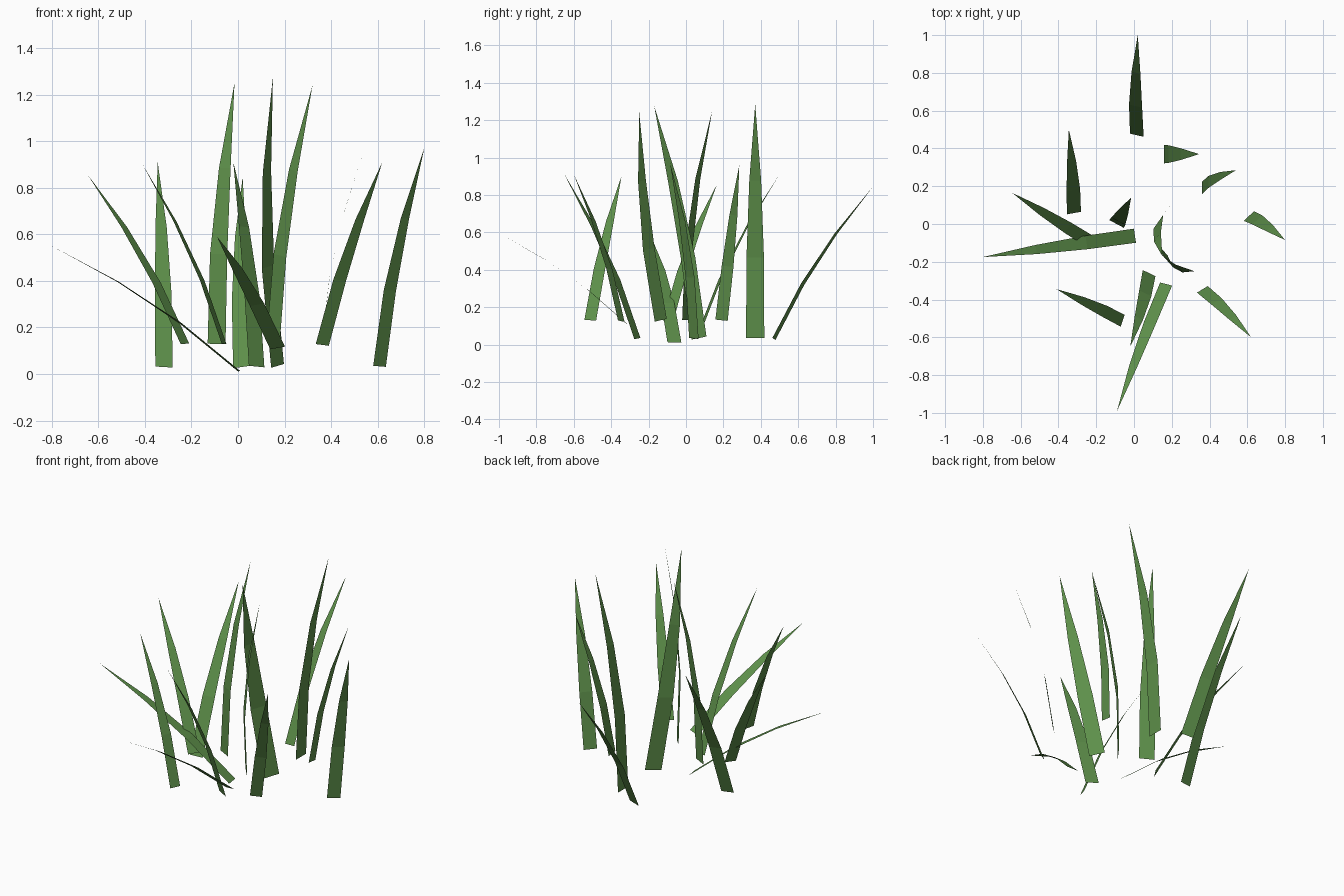
import bpy
import bmesh
from math import radians, sin, cos
from mathutils import Vector

default_cube = bpy.data.objects.get("Cube")
if default_cube:
    bpy.data.objects.remove(default_cube, do_unlink=True)

# Single leaf colour
leaf_green = bpy.data.materials.new("leaf_green")
leaf_green.use_nodes = True
colour = (0.11, 0.275, 0.068, 1.0)
leaf_green.diffuse_color = colour
shader = next(n for n in leaf_green.node_tree.nodes if n.type == "BSDF_PRINCIPLED")
shader.inputs["Base Color"].default_value = colour
shader.inputs["Roughness"].default_value = 0.9

# Shape shared by every blade, as fractions of its length:
# position along the blade, backward bulge, width
PROFILE = [(0, 0, 0.077), (0.34, 0.033, 0.074), (0.67, 0.031, 0.05)]


def make_blade(name, base, tip, heading):
    """Flat blade of grass that droops towards the heading (degrees)."""
    base, tip = Vector(base), Vector(tip)
    chord = tip - base
    length = chord.length
    along = chord.normalized()

    # Width runs across the heading, square to the blade
    angle = radians(heading)
    across = Vector((-sin(angle), cos(angle), 0))
    across = (across - along * across.dot(along)).normalized()
    bulge = along.cross(across).normalized()
    if bulge.dot(Vector((cos(angle), sin(angle), 0))) > 0:
        bulge.negate()

    bm = bmesh.new()
    rows = []
    for step, bend, width in PROFILE:
        centre = base + chord * step + bulge * bend * length
        half = across * width * length / 2
        rows.append([bm.verts.new(centre - half), bm.verts.new(centre + half)])
    for low, high in zip(rows, rows[1:]):
        bm.faces.new((low[0], low[1], high[1], high[0]))
    bm.faces.new((*rows[-1], bm.verts.new(tip)))

    mesh = bpy.data.meshes.new(name)
    bm.to_mesh(mesh)
    bm.free()
    mesh.materials.append(leaf_green)
    blade = bpy.data.objects.new(name, mesh)
    bpy.context.scene.collection.objects.link(blade)
    return blade


# Blades around the tuft: base centre, tip, heading
BLADES = {
    "back_blade": ((0.015, 0.47, 0.03), (0.02, 1, 0.845), 72),
    "back_right_blade": ((-0.318, 0.058, 0.03), (-0.345, 0.5, 0.91), 102),
    "tall_back_left_blade": ((0.16, 0.37, 0.035), (0.345, 0.37, 1.285), 0),
    "tall_centre_blade": ((0.17, 0.07, 0.035), (0.15, -0.17, 1.275), -34),
    "tall_front_left_blade": ((0.15, -0.135, 0.13), (0.32, -0.25, 1.24), 42),
    "tall_middle_blade": ((-0.092, 0, 0.13), (-0.015, 0.14, 1.25), 62),
    "back_left_blade": ((0.36, 0.19, 0.13), (0.54, 0.285, 0.96), 0),
    "left_blade": ((0.608, 0.042, 0.033), (0.8, -0.085, 0.97), -48),
    "front_left_blade": ((0.362, -0.346, 0.125), (0.62, -0.6, 0.91), -61),
    "front_right_blade": ((-0.06, -0.512, 0.13), (-0.41, -0.345, 0.9), 163),
    "right_blade": ((-0.228, -0.095, 0.13), (-0.645, 0.165, 0.855), 146),
    "low_right_blade": ((0.005, -0.062, 0.012), (-0.8, -0.175, 0.55), 189),
    "low_front_blade": ((0.17, -0.318, 0.112), (-0.09, -0.99, 0.59), 270),
    "front_blade": ((0.08, -0.26, 0.032), (-0.02, -0.65, 0.91), 242),
}

for blade_name, (base, tip, heading) in BLADES.items():
    make_blade(blade_name, base, tip, heading)
